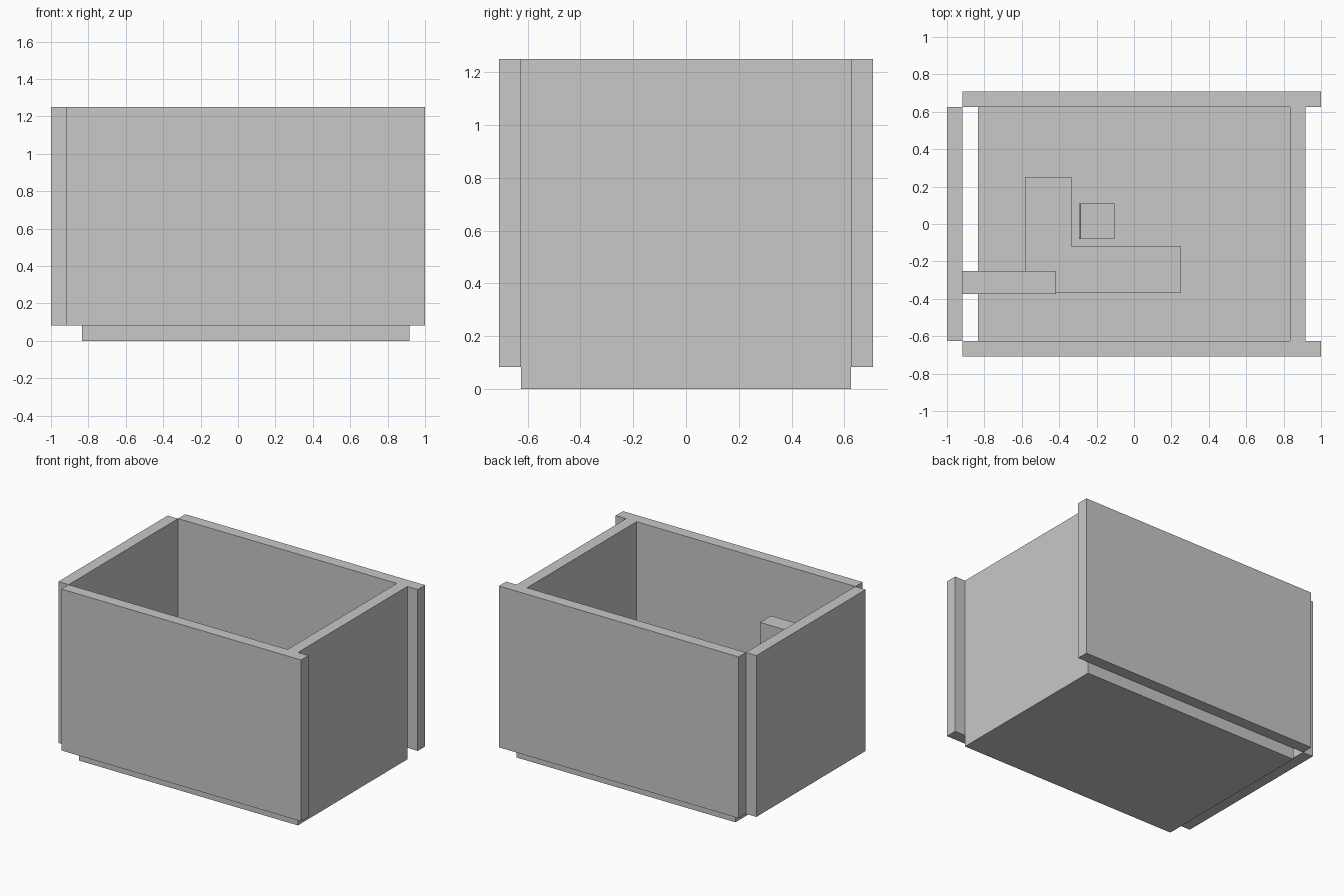
import bpy
import bmesh
import math
from mathutils import Matrix

if "Cube" in bpy.data.objects:
    bpy.data.objects.remove(bpy.data.objects["Cube"])

grey = bpy.data.materials.new("plain grey")
grey.diffuse_color = (0.58, 0.58, 0.58, 1)
grey.use_nodes = True
grey.node_tree.nodes["Principled BSDF"].inputs["Base Color"].default_value = grey.diffuse_color


def finish(name, bm):
    bmesh.ops.recalc_face_normals(bm, faces=bm.faces)
    mesh = bpy.data.meshes.new(name)
    bm.to_mesh(mesh)
    bm.free()
    mesh.materials.append(grey)
    ob = bpy.data.objects.new(name, mesh)
    bpy.context.collection.objects.link(ob)
    return ob


def box(name, x, y, z):
    """Box from (min, max) ranges on each axis."""
    bm = bmesh.new()
    size = [b - a for a, b in (x, y, z)]
    bmesh.ops.create_cube(bm, size=1, matrix=Matrix.Diagonal((*size, 1)))
    ob = finish(name, bm)
    ob.location = [(a + b) / 2 for a, b in (x, y, z)]
    return ob


def prism(name, outline, z0, z1):
    """Upright extrusion of a flat outline."""
    bm = bmesh.new()
    face = bm.faces.new([bm.verts.new((x, y, z0)) for x, y in outline])
    out = bmesh.ops.extrude_face_region(bm, geom=[face])["geom"]
    verts = [v for v in out if isinstance(v, bmesh.types.BMVert)]
    bmesh.ops.translate(bm, verts=verts, vec=(0, 0, z1 - z0))
    return finish(name, bm)


T = 1 / 12        # board thickness
TOP = 1.25
W = 0.625         # half depth of the inside

# floor and the four offset walls
box("floor_board", (-10 * T, 10 * T), (-W, W), (0, T))
box("right_wall", (10 * T, 11 * T), (-W, W), (0, TOP))
box("left_wall", (-1, -11 * T), (-W, W), (T, TOP))
box("front_wall", (-11 * T, 1), (-W - T, -W), (T, TOP))
box("back_wall", (-11 * T, 1), (W, W + T), (T, TOP))

# contents: corner block on the floor, ledge on the left wall, small leaning cube
prism("corner_block",
      [(-7 * T, -0.37), (0.25, -0.37), (0.25, -0.12),
       (-4 * T, -0.12), (-4 * T, 0.25), (-7 * T, 0.25)], T, 4 * T)
box("wall_ledge", (-11 * T, -5 * T), (-0.375, -0.25), (0.58, 1.0))
cube = box("small_cube", (-0.29, -0.11), (-0.08, 0.11), (T, T + 0.18))
cube.rotation_euler.y = math.radians(3)
